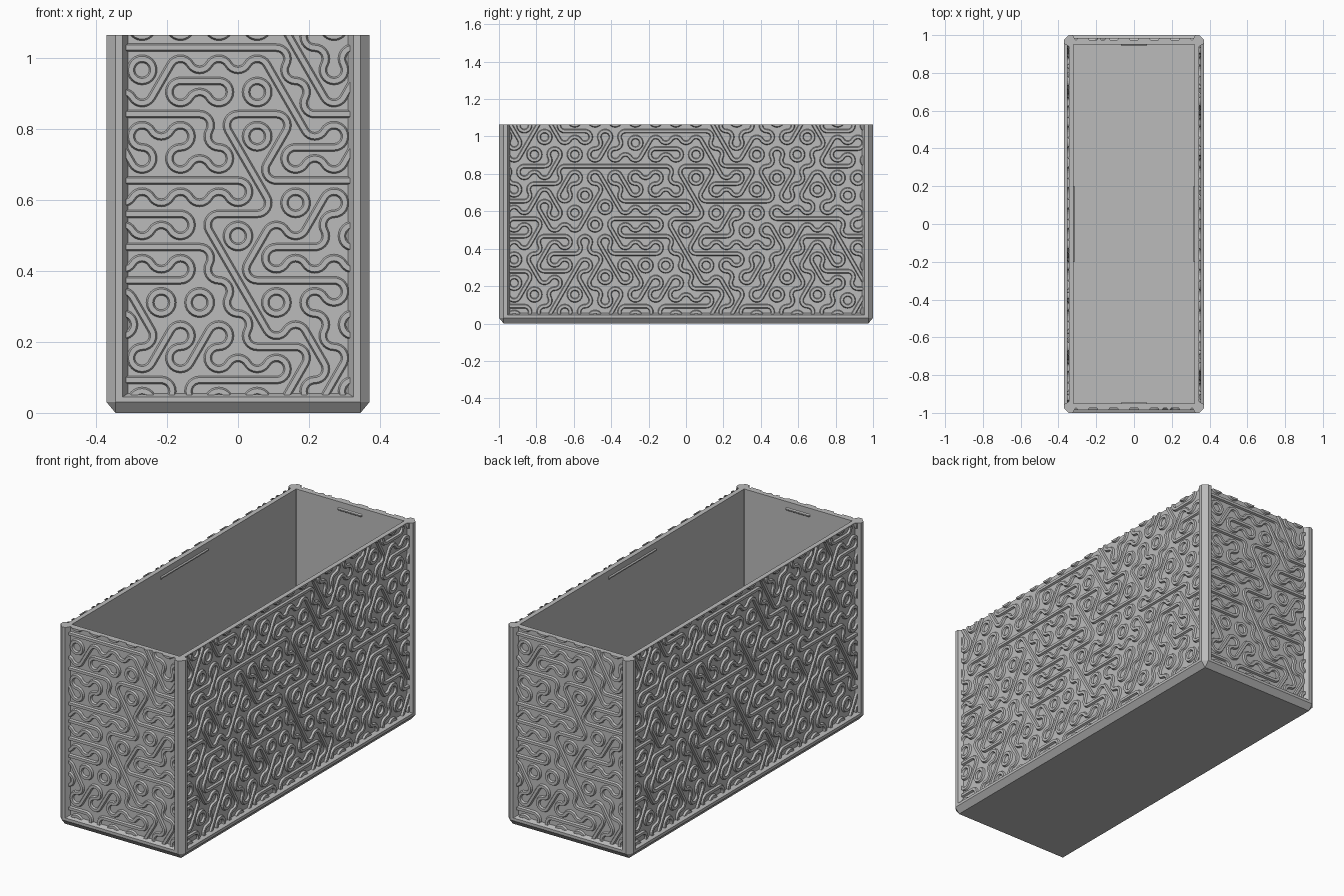
import bpy, bmesh, math, random
from mathutils import Matrix, Vector

if "Cube" in bpy.data.objects:
    bpy.data.objects.remove(bpy.data.objects["Cube"])
random.seed(7)

HX, HY, H = 0.37, 1.0, 1.065      # half width, half depth, height
RECESS, WALL = 0.025, 0.05        # panel recess, full wall thickness
ROW0, STEP = 0.0925, 0.0936       # pattern row start and spacing
SIDE = STEP / 1.5                 # hexagon side
HALF = SIDE * math.sqrt(3) / 2    # hexagon apothem

grey = bpy.data.materials.new("matte_grey")
grey.use_nodes = True
grey.diffuse_color = (0.5, 0.5, 0.5, 1)
grey.node_tree.nodes["Principled BSDF"].inputs["Base Color"].default_value = (0.5, 0.5, 0.5, 1)


def finish(name, bm):
    bmesh.ops.remove_doubles(bm, verts=bm.verts, dist=0.0001)
    bmesh.ops.recalc_face_normals(bm, faces=bm.faces)
    mesh = bpy.data.meshes.new(name)
    bm.to_mesh(mesh)
    bm.free()
    mesh.materials.append(grey)
    obj = bpy.data.objects.new(name, mesh)
    bpy.context.collection.objects.link(obj)
    return obj


def bridge(bm, rings):
    for a, b in zip(rings, rings[1:]):
        n = len(a)
        for i in range(n):
            bm.faces.new((a[i], a[(i + 1) % n], b[(i + 1) % n], b[i]))


# Open box: one loft from the bevelled foot, over the rim, down to the floor
def outline(bm, inset, z, cut):
    x, y = HX - inset, HY - inset
    pts = []
    for sx, sy in ((1, 1), (-1, 1), (-1, -1), (1, -1)):
        pair = [(sx * x, sy * (y - cut)), (sx * (x - cut), sy * y)]
        pts += pair if sx * sy > 0 else pair[::-1]
    return [bm.verts.new((px, py, z)) for px, py in pts]


bm = bmesh.new()
TINY = 0.0005
rings = [outline(bm, *r) for r in (
    (RECESS, 0, TINY), (0, 0.03, RECESS), (0, 0.045, RECESS), (RECESS, 0.055, TINY),
    (RECESS, H, TINY), (WALL, H, TINY), (WALL, 0.045, TINY))]
bridge(bm, rings)
bm.faces.new(rings[0])
bm.faces.new(rings[-1])
finish("box_body", bm)

# Corner posts with a chamfered outer edge
POST = [(0, 0.045), (0, 0.025), (0.025, 0), (0.045, 0), (0.06, 0.025), (0.04, 0.04), (0.025, 0.06)]
for sx, side in ((1, "left"), (-1, "right")):
    for sy, end in ((-1, "front"), (1, "back")):
        bm = bmesh.new()
        ends = [[bm.verts.new((sx * (HX - a), sy * (HY - b), z)) for a, b in POST] for z in (0.03, H)]
        bridge(bm, ends)
        bm.faces.new(ends[0])
        bm.faces.new(ends[1])
        finish(f"{end}_{side}_post", bm)


# Raised strand: a flat-topped ridge swept along (point, sideways) pairs in the wall plane
def sweep(bm, path, depth, sign, wide, narrow, high):
    section = ((-wide, -0.004), (-narrow, high), (narrow, high), (wide, -0.004))
    strips = []
    for p, n in path:
        strips.append([bm.verts.new((p.x + n.x * s, -(depth + sign * h), p.y + n.y * s)) for s, h in section])
    bridge(bm, strips)


def clip(bm, u, low, high):
    for co, no in (((u, 0, 0), (1, 0, 0)), ((-u, 0, 0), (-1, 0, 0)),
                   ((0, 0, high), (0, 0, 1)), ((0, 0, low), (0, 0, -1))):
        cut = bmesh.ops.bisect_plane(bm, geom=bm.verts[:] + bm.edges[:] + bm.faces[:], dist=1e-6,
                                     plane_co=co, plane_no=no, clear_outer=True)
        edges = [e for e in cut["geom_cut"] if isinstance(e, bmesh.types.BMEdge)]
        if edges:
            bmesh.ops.edgeloop_fill(bm, edges=edges)


# Pattern: each hexagon joins its six edges by corner arcs, or two arcs and a line
def polar(angle, r=1.0):
    return Vector((math.cos(angle), math.sin(angle))) * r


def corner_angle(j):
    return math.radians(30 + 60 * j)


KINDS = {"up": (1, 3, 5), "down": (0, 2, 4), "fall": (0, 3), "flat": (1, 4), "rise": (2, 5)}
RINGS = [Vector((k * HALF, ROW0 + r * STEP + f * SIDE)) for k, r, f in (
    (0, 4, .5), (3, 5, .5), (6, 4, .5), (-8, 5, 1), (10, 2, -.5), (-8, 2, -.5), (16, 0, .5), (12, 9, 1))]
FIXED = {"flat": {6: (-5, -3, 3, 5), 5: (-4, 0), 4: (-5, -3), 3: (-6, -4), 9: (-2,),
                  8: (-5,), 0: (-5, -1, 1), 1: (2,)},
         "fall": {4: (-1,), 3: (0,), 2: (1,), 9: (2,), 8: (3,), 7: (0,)},
         "rise": {4: (1,), 7: (2,)}}


def choose(col, row, centre):
    for kind, rows in FIXED.items():
        if col in rows.get(row, ()):
            return kind
    needed = {j for j in range(6) for ring in RINGS
              if (centre + polar(corner_angle(j), SIDE) - ring).length < 0.01}
    options = [k for k, corners in KINDS.items() if needed <= set(corners)]
    return random.choice(options or list(KINDS))


tiles = []
for row in range(-1, 12):
    for col in range(-19, 20):
        if (col + row) % 2:
            centre = Vector((col * HALF, ROW0 + row * STEP))
            tiles.append((centre, choose(col, row, centre)))


def relief(bm, half_width, depth):
    size = (0.013, 0.007, 0.010)
    for centre, kind in tiles:
        if abs(centre.x) > half_width + HALF:
            continue
        corners = KINDS[kind]
        for j in corners:
            a = corner_angle(j)
            hub = centre + polar(a, SIDE)
            path = []
            for i in range(9):
                n = polar(a + math.pi + math.radians(-60 + 15 * i))
                path.append((hub + n * SIDE / 2, n))
            sweep(bm, path, depth, 1, *size)
        if len(corners) == 2:
            n = polar(corner_angle(corners[0]))
            along = Vector((n.y, -n.x)) * HALF
            sweep(bm, [(centre - along, n), (centre + along, n)], depth, 1, *size)
    bmesh.ops.remove_doubles(bm, verts=bm.verts, dist=0.0001)
    clip(bm, half_width, 0.05, H)


# Patterned panels and inner catch strips on the four walls
for turn, name in enumerate(("front", "left", "back", "right")):
    width, reach, catch = ((HX, HY, 0.07), (HY, HX, 0.2))[turn % 2]
    spin = Matrix.Rotation(turn * math.pi / 2, 4, "Z")
    bm = bmesh.new()
    relief(bm, width - 0.055, reach - RECESS)
    bm.transform(spin)
    finish(f"{name}_panel_relief", bm)

    bm = bmesh.new()
    up = Vector((0, 1))
    sweep(bm, [(Vector((s * width, 1.025)), up) for s in (-1, 1)], reach - WALL, -1, 0.011, 0.003, 0.006)
    clip(bm, catch, 0.9, H)
    bm.transform(spin)
    finish(f"{name}_inner_catch", bm)
